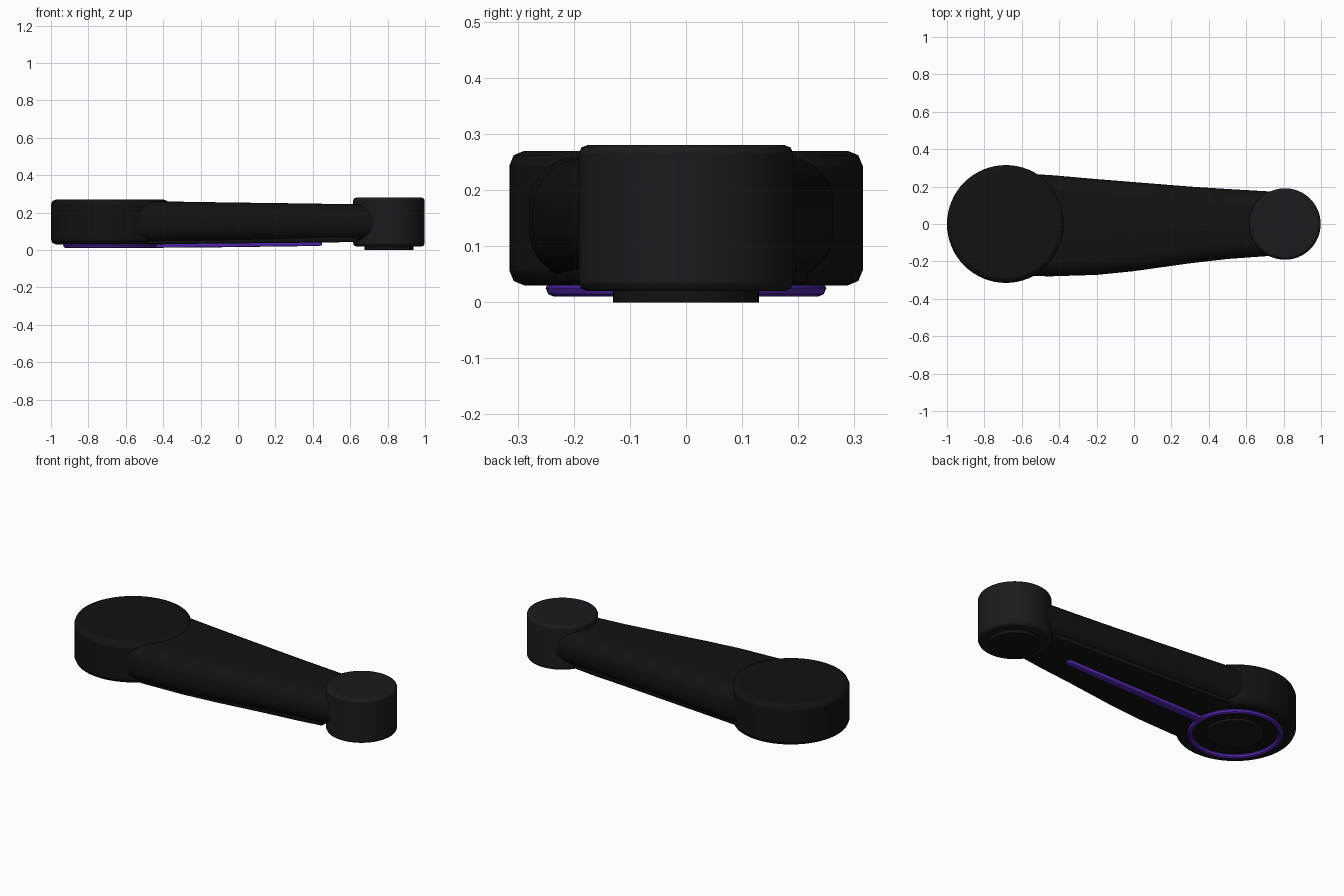
import bpy, bmesh, math

if "Cube" in bpy.data.objects:
    bpy.data.objects.remove(bpy.data.objects["Cube"])


def material(name, rgb):
    m = bpy.data.materials.new(name)
    m.diffuse_color = (*rgb, 1)
    m.use_nodes = True
    m.node_tree.nodes["Principled BSDF"].inputs["Base Color"].default_value = m.diffuse_color
    return m


BLACK = material("black", (0.006, 0.006, 0.006))
CHARCOAL = material("charcoal", (0.011, 0.011, 0.014))
PURPLE = material("purple", (0.085, 0.02, 0.42))


def finish(ob, mat, angle=35):
    ob.data.materials.append(mat)
    bpy.ops.object.select_all(action='DESELECT')
    ob.select_set(True)
    bpy.context.view_layer.objects.active = ob
    bpy.ops.object.shade_smooth_by_angle(angle=math.radians(angle))
    return ob


def disc(name, x, r, z0, z1, bevel, mat):
    bpy.ops.mesh.primitive_cylinder_add(vertices=64, radius=r, depth=z1 - z0,
                                        location=(x, 0, (z0 + z1) / 2))
    ob = bpy.context.object
    ob.name = name
    if bevel:
        b = ob.modifiers.new("bevel", 'BEVEL')
        b.width, b.segments, b.limit_method = bevel, 2, 'ANGLE'
    return finish(ob, mat)


def section(y0, y1, z0, z1, r, n):
    """Rounded rectangle in the yz plane."""
    pts = []
    corners = [(y1 - r, z1 - r), (y0 + r, z1 - r), (y0 + r, z0 + r), (y1 - r, z0 + r)]
    for q, (cy, cz) in enumerate(corners):
        for i in range(n + 1):
            a = math.pi / 2 * (q + i / n)
            pts.append((cy + r * math.cos(a), cz + r * math.sin(a)))
    return pts


def loft(name, stations, r, n, mat):
    """Skin rounded sections given as (x, y0, y1, z0, z1)."""
    bm = bmesh.new()
    rings = [[bm.verts.new((x, y, z)) for y, z in section(y0, y1, z0, z1, r, n)]
             for x, y0, y1, z0, z1 in stations]
    for a, b in zip(rings, rings[1:]):
        for i in range(len(a)):
            j = (i + 1) % len(a)
            bm.faces.new((a[i], a[j], b[j], b[i]))
    bm.faces.new(rings[0])
    bm.faces.new(rings[-1])
    bmesh.ops.recalc_face_normals(bm, faces=bm.faces)
    me = bpy.data.meshes.new(name)
    bm.to_mesh(me)
    bm.free()
    ob = bpy.data.objects.new(name, me)
    bpy.context.collection.objects.link(ob)
    return finish(ob, mat)


# Round ends
disc("large_hub", -0.685, 0.315, 0.03, 0.27, 0.027, BLACK)
disc("large_hub_cap", -0.685, 0.15, 0.02, 0.06, 0.005, CHARCOAL)
disc("small_hub", 0.807, 0.191, 0.02, 0.28, 0.015, CHARCOAL)
disc("small_hub_foot", 0.807, 0.13, 0.0, 0.04, 0, BLACK)

# Tapering arm, slightly fuller on the front side
arm = [(-0.66, -0.275, 0.272, 0.040, 0.262),
       (-0.45, -0.28, 0.262, 0.040, 0.261),
       (-0.2, -0.272, 0.24, 0.042, 0.257),
       (0.0, -0.252, 0.224, 0.044, 0.254),
       (0.3, -0.21, 0.2, 0.047, 0.25),
       (0.5, -0.187, 0.187, 0.049, 0.247),
       (0.76, -0.168, 0.172, 0.052, 0.243)]
loft("arm", arm, 0.09, 8, BLACK)

# Underside plate follows the arm outline
plate = [(min(x, 0.64), y0 * 0.82, y1 * 0.82, z0 - 0.008, z0 + 0.06)
         for x, y0, y1, z0, z1 in arm]
loft("underside_plate", plate, 0.008, 2, BLACK)

# Purple ring and stripe underneath
bpy.ops.mesh.primitive_torus_add(major_radius=0.235, minor_radius=0.015,
                                 major_segments=64, minor_segments=8,
                                 location=(-0.685, 0, 0.025))
ring = bpy.context.object
ring.name = "glow_ring"
finish(ring, PURPLE)
loft("glow_stripe", [(-0.46, -0.022, 0.022, 0.012, 0.045),
                     (-0.1, -0.021, 0.021, 0.015, 0.048),
                     (0.43, -0.018, 0.018, 0.022, 0.055),
                     (0.45, -0.010, 0.010, 0.026, 0.055)], 0.006, 2, PURPLE)
